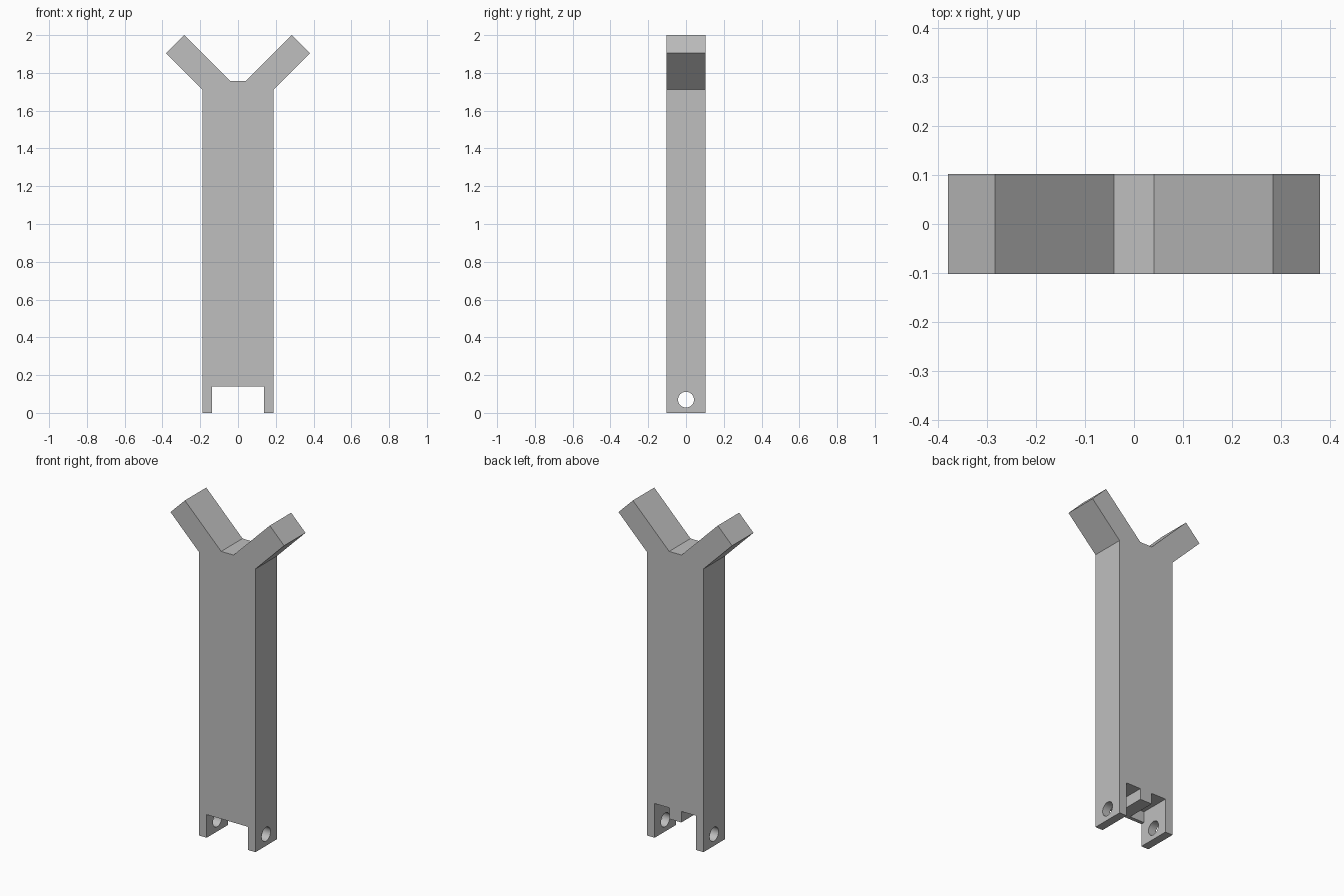
import bpy, bmesh, math
from mathutils import Matrix

cube = bpy.data.objects.get("Cube")
if cube:
    bpy.data.objects.remove(cube, do_unlink=True)

HALF_DEPTH = 0.102
LEG_OUT, LEG_IN = 0.188, 0.138
NOTCH_TOP, SLOT_TOP = 0.14, 0.207

grey = bpy.data.materials.new("plain grey")
grey.use_nodes = True
colour = (0.52, 0.52, 0.52, 1)
grey.diffuse_color = colour
grey.node_tree.nodes["Principled BSDF"].inputs["Base Color"].default_value = colour


def finish(name, bm):
    bmesh.ops.recalc_face_normals(bm, faces=bm.faces)
    mesh = bpy.data.meshes.new(name)
    bm.to_mesh(mesh)
    bm.free()
    mesh.materials.append(grey)
    obj = bpy.data.objects.new(name, mesh)
    bpy.context.collection.objects.link(obj)
    return obj


def extrude_profile(name, points, y0, y1):
    bm = bmesh.new()
    face = bm.faces.new([bm.verts.new((x, y0, z)) for x, z in points])
    new = bmesh.ops.extrude_face_region(bm, geom=[face])["geom"]
    verts = [v for v in new if isinstance(v, bmesh.types.BMVert)]
    bmesh.ops.translate(bm, verts=verts, vec=(0, y1 - y0, 0))
    return finish(name, bm)


def cut(target, cutter):
    cutter.hide_render = True
    mod = target.modifiers.new("cut", 'BOOLEAN')
    mod.operation = 'DIFFERENCE'
    mod.solver = 'EXACT'
    mod.object = cutter
    bpy.context.view_layer.objects.active = target
    bpy.ops.object.modifier_apply(modifier=mod.name)
    bpy.data.objects.remove(cutter, do_unlink=True)


# Forked post: half outline, mirrored to the other side
half = [(LEG_IN, NOTCH_TOP), (LEG_IN, 0), (LEG_OUT, 0), (LEG_OUT, 1.712),
        (0.38, 1.904), (0.284, 2.0), (0.041, 1.757)]
outline = half + [(-x, z) for x, z in reversed(half)]
post = extrude_profile("forked_post", outline, -HALF_DEPTH, HALF_DEPTH)

# Pockets beside the central tongue, open at the back and below
for side in (-1, 1):
    pocket = [(side * x, z) for x, z in
              ((0.04, 0.1), (LEG_IN, 0.1), (LEG_IN, SLOT_TOP), (0.04, SLOT_TOP))]
    cut(post, extrude_profile("pocket_cutter", pocket, -0.08, 0.2))

# Pin hole through both legs
bm = bmesh.new()
bmesh.ops.create_cone(bm, cap_ends=True, segments=32, radius1=0.042, radius2=0.042,
                      depth=1, matrix=Matrix.Translation((0, 0, 0.07))
                      @ Matrix.Rotation(math.pi / 2, 4, 'Y'))
cut(post, finish("pin_hole_cutter", bm))

# Smooth hole walls, sharp edges elsewhere
bpy.ops.object.select_all(action='DESELECT')
post.select_set(True)
bpy.context.view_layer.objects.active = post
bpy.ops.object.shade_smooth_by_angle(angle=math.radians(30))
